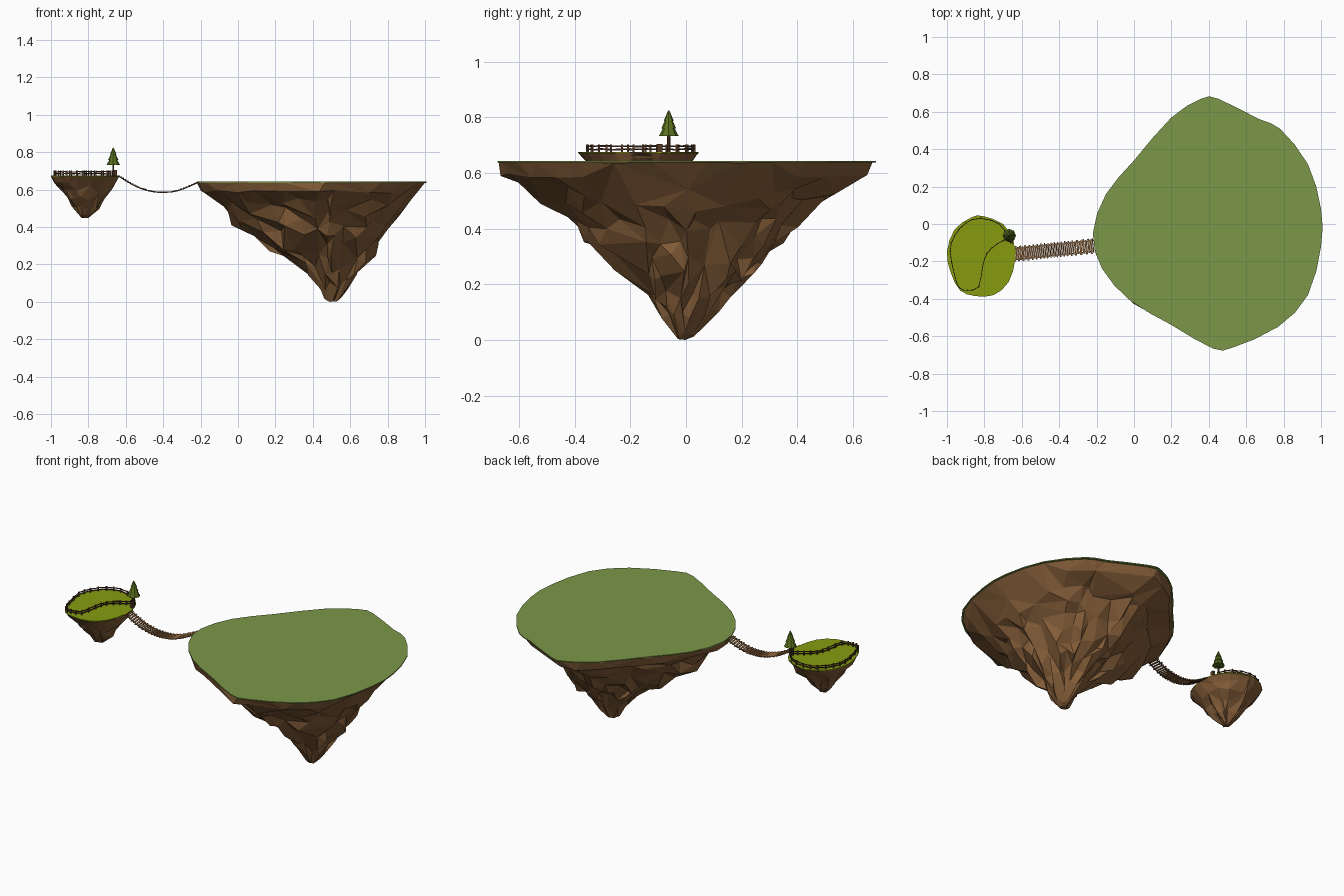
import bpy, bmesh, math, random
from mathutils import Vector

random.seed(7)
cube = bpy.data.objects.get("Cube")
if cube:
    bpy.data.objects.remove(cube)


def material(name, rgb):
    m = bpy.data.materials.new(name)
    m.use_nodes = True
    m.diffuse_color = (*rgb, 1)
    m.node_tree.nodes["Principled BSDF"].inputs["Base Color"].default_value = (*rgb, 1)
    return m


ROCK = material("brown rock", (0.23, 0.11, 0.04))
MEADOW = material("meadow green", (0.2, 0.31, 0.065))
LIME = material("lime grass", (0.24, 0.33, 0.005))
FENCE = material("dark fence wood", (0.09, 0.04, 0.018))
PLANK = material("bridge plank", (0.27, 0.13, 0.05))
ROPE = material("bridge rope", (0.1, 0.06, 0.03))
PINE = material("pine green", (0.1, 0.16, 0.012))


def finish(name, bm, mat):
    bmesh.ops.recalc_face_normals(bm, faces=bm.faces)
    mesh = bpy.data.meshes.new(name)
    bm.to_mesh(mesh)
    bm.free()
    mesh.materials.append(mat)
    obj = bpy.data.objects.new(name, mesh)
    bpy.context.collection.objects.link(obj)
    return obj


def spline(points, steps, closed=True):
    """Smooth curve through the given points."""
    pts = [Vector(p) for p in points]
    n = len(pts)
    pick = (lambda i: pts[i % n]) if closed else (lambda i: pts[max(0, min(i, n - 1))])
    out = []
    for i in range(n if closed else n - 1):
        a, b, c, d = (pick(i + k) for k in (-1, 0, 1, 2))
        for s in range(steps):
            t = s / steps
            out.append(b + (c - a) * (t / 2) + (a * 2 - b * 5 + c * 4 - d) * (t * t / 2)
                       + (b * 3 - a - c * 3 + d) * (t ** 3 / 2))
    return out if closed else out + [pts[-1]]


def beam(bm, a, b, width, height):
    """Box running from a to b."""
    a, b = Vector(a), Vector(b)
    d = (b - a).normalized()
    up = Vector((1, 0, 0)) if abs(d.z) > 0.9 else Vector((0, 0, 1))
    side = d.cross(up).normalized() * width / 2
    up = side.cross(d).normalized() * height / 2
    ends = [[bm.verts.new(p + side * i + up * j)
             for i, j in ((-1, -1), (1, -1), (1, 1), (-1, 1))] for p in (a, b)]
    bm.faces.new(ends[0])
    bm.faces.new(ends[1])
    for k in range(4):
        m = (k + 1) % 4
        bm.faces.new((ends[0][k], ends[0][m], ends[1][m], ends[1][k]))


def rock_body(name, outline, rows, rough):
    """Loft the outline down through rows of (z, x min, x max, y min, y max)."""
    bm = bmesh.new()
    lo = [min(p[k] for p in outline) for k in (0, 1)]
    hi = [max(p[k] for p in outline) for k in (0, 1)]
    rings = []
    for level, (z, xa, xb, ya, yb) in enumerate(rows):
        ring = []
        amount = 0 if level == 0 else rough * min(1, (xb - xa) / (rough * 12))
        if level == 1:
            amount *= 0.3
        for p in outline:
            u = (p.x - lo[0]) / (hi[0] - lo[0])
            v = (p.y - lo[1]) / (hi[1] - lo[1])
            j = Vector([random.uniform(-1, 1) for _ in range(3)]) * amount
            ring.append(bm.verts.new(Vector((xa + u * (xb - xa), ya + v * (yb - ya), z)) + j))
        rings.append(ring)
    n = len(outline)
    for a, b in zip(rings, rings[1:]):
        for i in range(n):
            bm.faces.new((a[i], a[(i + 1) % n], b[(i + 1) % n], b[i]))
    bm.faces.new(rings[-1])
    bmesh.ops.triangulate(bm, faces=bm.faces)
    obj = finish(name, bm, ROCK)
    facets = obj.modifiers.new("uneven facets", "DECIMATE")
    facets.ratio = 0.55
    return obj


def turf(name, outline, z, thick, mat):
    bm = bmesh.new()
    top = bm.faces.new([bm.verts.new((p.x, p.y, z)) for p in outline])
    low = bmesh.ops.extrude_face_region(bm, geom=[top])["geom"]
    for v in low:
        if isinstance(v, bmesh.types.BMVert):
            v.co.z -= thick
    if top.is_valid and not any(len(e.link_faces) == 1 for e in bm.edges):
        pass
    else:
        bm.faces.new([v for v in top.verts]) if not top.is_valid else None
    return finish(name, bm, mat)


# Large island
big = spline([(-.22, -.05), (-.15, .16), (0, .34), (.2, .57), (.36, .67), (.45, .67),
              (.67, .56), (.78, .51), (.93, .32), (1, .08), (1, -.12), (.93, -.38),
              (.77, -.55), (.53, -.66), (.42, -.665), (.2, -.54), (-.02, -.41), (-.17, -.24)], 2)
rock_body("large_island_rock", big, [
    (.638, -.22, 1, -.67, .67), (.59, -.2, .96, -.66, .65), (.53, -.09, .9, -.55, .53),
    (.48, -.04, .86, -.45, .46), (.42, -.01, .8, -.4, .4), (.36, .1, .76, -.36, .34),
    (.29, .17, .73, -.27, .28), (.23, .28, .7, -.2, .22), (.16, .37, .63, -.14, .15),
    (.09, .43, .59, -.09, .09), (.02, .465, .55, -.04, .03), (.002, .48, .53, -.03, .0)], .027)
turf("large_island_meadow", big, .643, .006, MEADOW)

# Small island
small = spline([(-1, -.15), (-.96, -.03), (-.87, .035), (-.81, .043), (-.7, 0), (-.645, -.09),
                (-.635, -.19), (-.67, -.31), (-.75, -.38), (-.85, -.385), (-.93, -.355), (-.98, -.26)], 2)
rock_body("small_island_rock", small, [
    (.671, -1, -.635, -.387, .045), (.64, -.985, -.655, -.36, .02), (.6, -.95, -.68, -.32, -.01),
    (.555, -.92, -.715, -.29, -.06), (.505, -.88, -.75, -.24, -.1), (.465, -.85, -.785, -.21, -.14),
    (.45, -.835, -.8, -.185, -.16)], .011)
turf("small_island_grass", small, .676, .005, LIME)

# Fence around the small island
path = spline([(-.68, -.07), (-.72, 0), (-.82, .03), (-.9, .005), (-.96, -.065), (-.983, -.145),
               (-.96, -.27), (-.935, -.34), (-.89, -.355), (-.83, -.335), (-.81, -.23),
               (-.785, -.155), (-.73, -.105)], 2)
posts, rails = bmesh.new(), bmesh.new()
for p, q in zip(path, path[1:] + path[:1]):
    beam(posts, (p.x, p.y, .672), (p.x, p.y, .702), .007, .007)
    for z in (.685, .696):
        wobble = [random.uniform(-.002, .002) for _ in range(2)]
        beam(rails, (p.x, p.y, z + wobble[0]), (q.x, q.y, z + wobble[1]), .004, .005)
finish("fence_posts", posts, FENCE)
finish("fence_rails", rails, FENCE)

# Hanging bridge: staggered planks on two ropes
sag = spline([(-.64, -.16, .674), (-.55, -.152, .62), (-.47, -.143, .592), (-.4, -.136, .585),
              (-.32, -.128, .595), (-.215, -.117, .638)], 8, closed=False)
planks, ropes = bmesh.new(), bmesh.new()
for i, (p, q) in enumerate(zip(sag, sag[1:])):
    d = q - p
    across = Vector((-d.y, d.x, 0)).normalized()
    shift = across * (.003 if i % 2 else -.003)
    mid = (p + q) / 2 + shift + Vector((0, 0, .002))
    beam(planks, mid - across * .038, mid + across * .038, d.length * .72, .004)
    for s in (-.028, .028):
        beam(ropes, p + across * s, q + across * s, .005, .004)
finish("bridge_planks", planks, PLANK)
finish("bridge_ropes", ropes, ROPE)

# Post where the bridge is tied
bm = bmesh.new()
beam(bm, (-.655, -.095, .67), (-.655, -.095, .704), .02, .016)
finish("bridge_post", bm, FENCE)


# Pine tree
def cone(name, z, height, r1, r2, mat, sides):
    bm = bmesh.new()
    bmesh.ops.create_cone(bm, cap_ends=True, segments=sides, radius1=r1, radius2=r2, depth=height)
    bmesh.ops.translate(bm, verts=bm.verts, vec=(-.667, -.062, z + height / 2))
    finish(name, bm, mat)


cone("pine_trunk", .672, .075, .007, .005, FENCE, 6)
for name, z, h, r in (("low", .732, .05, .036), ("middle", .76, .042, .027), ("top", .787, .038, .018)):
    cone("pine_" + name + "_branches", z, h, r, .002 if name == "top" else r * .25, PINE, 8)
